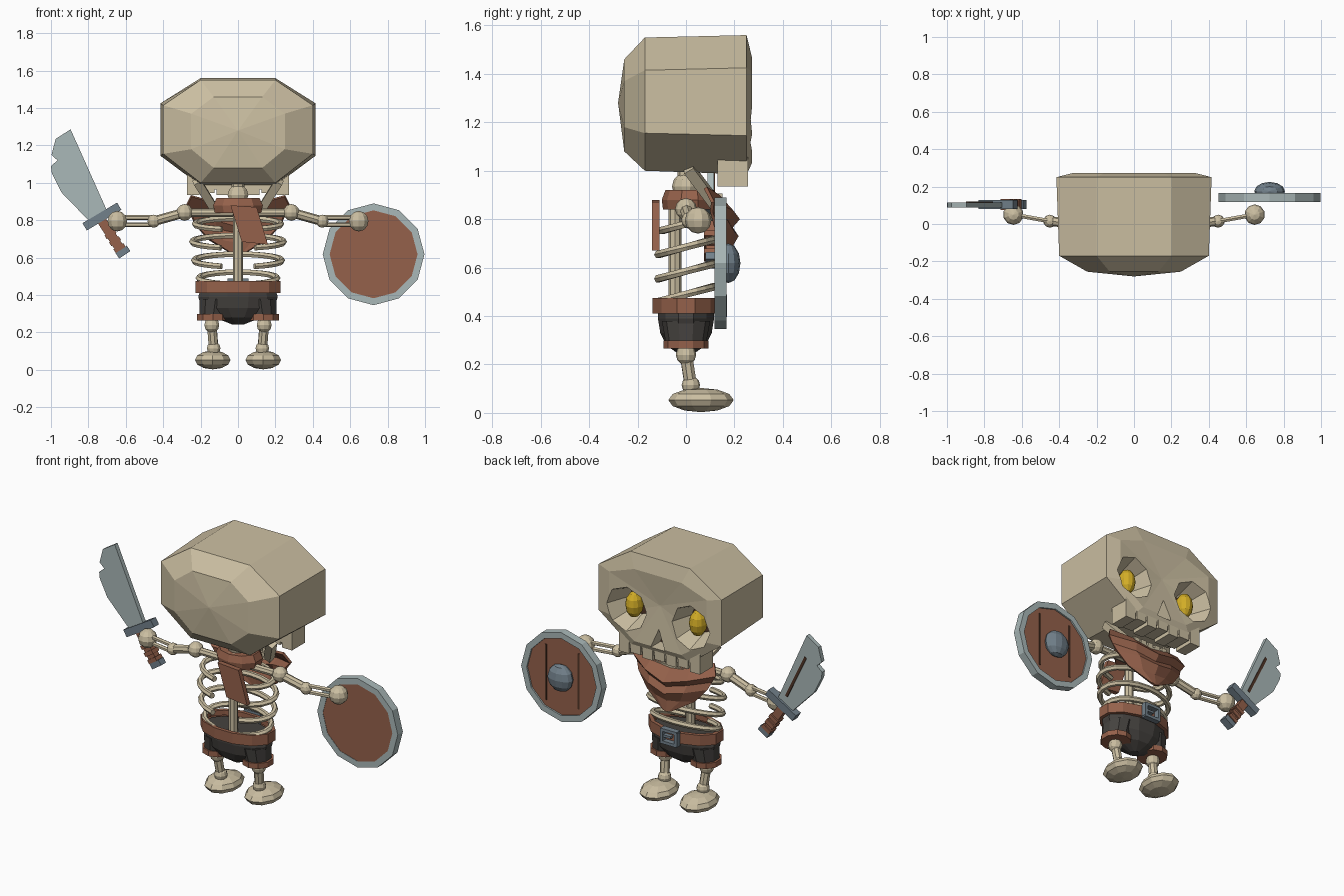
import bpy, bmesh
from math import sin, cos, pi, radians
from mathutils import Vector, Matrix

cube = bpy.data.objects.get("Cube")
if cube:
    bpy.data.objects.remove(cube, do_unlink=True)


def material(name, r, g, b):
    m = bpy.data.materials.new(name)
    m.use_nodes = True
    m.diffuse_color = (r, g, b, 1)
    bsdf = m.node_tree.nodes["Principled BSDF"]
    bsdf.inputs["Base Color"].default_value = (r, g, b, 1)
    bsdf.inputs["Roughness"].default_value = 0.8
    return m


BONE = material("bone", .60, .52, .36)
BROWN = material("brown leather", .30, .12, .07)
CLOTH = material("dark cloth", .06, .055, .05)
STEEL = material("pale steel", .40, .48, .48)
IRON = material("blue iron", .17, .22, .26)
YELLOW = material("yellow eye", .65, .42, .02)
DARK = material("dark brown", .08, .035, .02)


def finish(name, bm, mat):
    bmesh.ops.recalc_face_normals(bm, faces=bm.faces)
    me = bpy.data.meshes.new(name)
    bm.to_mesh(me)
    bm.free()
    me.materials.append(mat)
    ob = bpy.data.objects.new(name, me)
    bpy.context.scene.collection.objects.link(ob)
    return ob


def ball(name, loc, size, mat=BONE, seg=10):
    bm = bmesh.new()
    if not isinstance(size, tuple):
        size = (size,) * 3
    bmesh.ops.create_uvsphere(bm, u_segments=seg, v_segments=6, radius=1,
                              matrix=Matrix.Translation(loc) @ Matrix.Diagonal((*size, 1)))
    return finish(name, bm, mat)


def rod(name, a, b, r1, r2=None, mat=BONE, seg=8):
    a, b = Vector(a), Vector(b)
    bm = bmesh.new()
    turn = (b - a).to_track_quat('Z', 'Y').to_matrix().to_4x4()
    bmesh.ops.create_cone(bm, cap_ends=True, segments=seg, radius1=r1, radius2=r2 or r1,
                          depth=(b - a).length, matrix=Matrix.Translation((a + b) / 2) @ turn)
    return finish(name, bm, mat)


def loft(name, rings, mat=BONE, cap=True):
    bm = bmesh.new()
    loops = [[bm.verts.new(p) for p in ring] for ring in rings]
    for lo, hi in zip(loops, loops[1:]):
        for i in range(len(lo)):
            j = (i + 1) % len(lo)
            bm.faces.new((lo[i], lo[j], hi[j], hi[i]))
    if cap:
        for end in (loops[0], loops[-1]):
            bm.faces.new(end)
    return finish(name, bm, mat)


def prism(name, pts, y0, y1, mat):
    return loft(name, [[(x, y, z) for x, z in pts] for y in (y0, y1)], mat)


def box(name, x0, x1, y0, y1, z0, z1, mat=BONE):
    return prism(name, [(x0, z0), (x1, z0), (x1, z1), (x0, z1)], y0, y1, mat)


def bar(name, a, b, width, y0, y1, mat):
    a, b = Vector(a), Vector(b)
    d = (b - a).normalized() * width / 2
    n = Vector((-d.y, d.x))
    return prism(name, [a + n, b + n, b - n, a - n], y0, y1, mat)


def oval(rx, ry, z, n=12, cy=0, cx=0):
    return [(cx + rx * cos(2 * pi * (i + .5) / n), cy + ry * sin(2 * pi * (i + .5) / n), z)
            for i in range(n)]


# Skull: octagonal rings from the back to the face
def octagon(y, xi, xo, bottom, low, high, top):
    return [Vector((s * x, y, z)) for s, x, z in (
        (1, xi, bottom), (1, xo, low), (1, xo, high), (1, xi, top),
        (-1, xi, top), (-1, xo, high), (-1, xo, low), (-1, xi, bottom))]


back, face = Vector((0, -.28, 1.28)), Vector((0, .25, 1.28))
skull = loft("skull", [[back + (p - back) * .02 for p in octagon(-.28, .13, .25, 1.08, 1.18, 1.37, 1.46)],
                       octagon(-.255, .13, .25, 1.08, 1.18, 1.37, 1.46),
                       octagon(-.17, .2, .40, 1.0, 1.155, 1.415, 1.55),
                       octagon(.25, .2, .415, .985, 1.145, 1.425, 1.56),
                       octagon(.272, .16, .33, 1.03, 1.15, 1.41, 1.47),
                       [face + (p - face) * .02 for p in octagon(.25, .16, .33, 1.06, 1.15, 1.41, 1.47)]])

# Eye sockets and nose hole cut into the face
cutters = [rod("socket_cutter", (s * .21, .12, 1.21), (s * .215, .29, 1.21), .085, .14) for s in (1, -1)]
cutters.append(prism("nose_cutter", [(-.05, 1.02), (.05, 1.02), (0, 1.14)], .17, .35, BONE))
for c in cutters:
    mod = skull.modifiers.new("cut", 'BOOLEAN')
    mod.operation, mod.solver, mod.object = 'DIFFERENCE', 'EXACT', c
bpy.context.view_layer.update()
cut_mesh = bpy.data.meshes.new_from_object(skull.evaluated_get(bpy.context.evaluated_depsgraph_get()))
skull.modifiers.clear()
skull.data = cut_mesh
for c in cutters:
    bpy.data.objects.remove(c, do_unlink=True)
prism("nose_hole", [(-.047, 1.023), (.047, 1.023), (0, 1.135)], .172, .18, DARK)

# Upper teeth
for i in range(7):
    x = (i - 3) * .08
    top = 1.02 + max(0, abs(x) - .16) * .6
    box("upper_tooth", x - .034, x + .034, .13, .257, .935 + (i % 2) * .012, top)
box("upper_gum", -.25, .25, .13, .25, .965, 1.02)

# Lower jaw
box("jaw_front", -.13, .13, .11, .155, .84, .88)
for i in range(5):
    x = (i - 2) * .05
    box("lower_tooth", x - .018, x + .018, .12, .15, .88, .905)

# Parts that come in pairs
for s, side in ((1, "left"), (-1, "right")):
    rod(side + "_socket_back", (s * .21, .121, 1.21), (s * .21, .128, 1.21), .083, mat=DARK)
    ball(side + "_eye", (s * .215, .19, 1.21), (.05, .055, .078), YELLOW, 12)
    rod(side + "_jaw_branch", (s * .22, .01, 1.01), (s * .12, .13, .85), .032, seg=4)
    # Arms
    hand = (s * .645, .05, .795)
    rod(side + "_collarbone", (0, 0, .84), (s * .29, 0, .84), .022)
    ball(side + "_shoulder", (s * .285, 0, .842), .045)
    rod(side + "_upper_arm", (s * .29, 0, .84), (s * .45, .015, .795), .026)
    ball(side + "_elbow", (s * .45, .015, .795), .035)
    for dz in (-.019, .019):
        rod(side + "_forearm_bone", (s * .45, .015, .795 + dz), (s * .645, .05, .795 + dz), .013, seg=6)
    ball(side + "_hand", hand, .055)
    # Legs
    loft(side + "_trouser_leg", [oval(.075, .08, .27, 10, 0, s * .135), oval(.09, .1, .38, 10, 0, s * .12)], CLOTH)
    loft(side + "_cuff", [oval(.088, .092, z, 10, 0, s * .135) for z in (.265, .298)], BROWN)
    ball(side + "_knee", (s * .14, 0, .24), .042)
    rod(side + "_shin", (s * .14, 0, .24), (s * .13, .02, .11), .027)
    ball(side + "_ankle", (s * .13, .02, .115), .038)
    ball(side + "_foot", (s * .135, .062, .053), (.1, .135, .05))

# Spine, neck and ribs
rod("spine", (0, -.045, .4), (0, -.045, .92), .027)
ball("neck_joint", (0, 0, .935), .058)
rod("neck", (0, 0, .9), (0, 0, 1.02), .035)
for z0, rx, ry in ((.78, .23, .11), (.685, .245, .125), (.585, .235, .125), (.49, .21, .12)):
    rings = []
    for i in range(19):
        t = radians(-68 + 316 * i / 18)
        out = Vector((cos(t), sin(t), 0))
        p = Vector((rx * cos(t), ry * sin(t), z0 + .27 * ry * sin(t)))
        rings.append([p + .017 * (out * cos(k * pi / 3) + Vector((0, 0, sin(k * pi / 3)))) for k in range(6)])
    loft("rib", rings)

# Shorts, belt and buckle
loft("shorts", [oval(.03, .03, .242), oval(.13, .085, .28), oval(.2, .11, .33), oval(.22, .12, .39),
                oval(.205, .12, .44)], CLOTH)
loft("belt", [oval(.21, .12, .445), oval(.21, .12, .475), oval(.235, .143, .475),
              oval(.235, .143, .41), oval(.2, .11, .41)], BROWN, cap=False)
for a, b in (((-.055, .405), (.055, .405)), ((-.055, .48), (.055, .48)),
             ((-.048, .405), (-.048, .48)), ((.048, .405), (.048, .48))):
    bar("buckle_frame", a, b, .018, .135, .17, IRON)
bar("buckle_pin", (-.01, .443), (.05, .443), .014, .14, .165, IRON)

# Neckerchief: collar, tail and folded drape
loft("collar", [oval(.13, .11, .84, 10, .015), oval(.14, .115, .88, 10, .015), oval(.12, .1, .92, 10, .015)], BROWN)
prism("scarf_tail", [(-.04, .88), (.10, .87), (.16, .67), (.02, .685)], -.14, -.11, BROWN)
bm = bmesh.new()
rows = []
for w, zc, ze, yc, ye in ((.25, .86, .93, .15, .08), (.28, .8, .87, .215, .11), (.25, .765, .83, .185, .105),
                          (.23, .73, .78, .21, .12), (.16, .68, .7, .18, .14), (.03, .61, .62, .185, .18)):
    rows.append([bm.verts.new((w * u, yc + (ye - yc) * u * u, zc + (ze - zc) * abs(u)))
                 for u in (-1, -.5, 0, .5, 1)])
for lo, hi in zip(rows, rows[1:]):
    for i in range(4):
        bm.faces.new((lo[i], lo[i + 1], hi[i + 1], hi[i]))
drape = finish("scarf_drape", bm, BROWN)
mod = drape.modifiers.new("thickness", 'SOLIDIFY')
mod.thickness, mod.offset = .015, 0

# Round shield
C = Vector((.725, 0, .618))


def disc(r):
    return [(C.x + r * sin(i * pi / 6), C.z + r * cos(i * pi / 6)) for i in range(12)]


loft("shield_rim", [[(x, y, z) for x, z in disc(r)] for r, y in
                    ((.235, .118), (.272, .118), (.272, .167), (.235, .167), (.235, .118))], STEEL, cap=False)
prism("shield_board", disc(.236), .12, .157, BROWN)
for s in (1, -1):
    box("board_groove", C.x + s * .11 - .006, C.x + s * .11 + .006, .157, .16, C.z - .17, C.z + .17, DARK)
ball("shield_boss", (C.x, .175, C.z), (.082, .05, .082), IRON, 12)

# Cleaver sword
prism("blade", [(-.70, .85), (-.895, 1.286), (-.975, 1.235), (-.997, 1.15), (-.965, 1.12), (-1, 1.09),
                (-.995, 1.05), (-.945, .95), (-.79, .79)], .088, .115, STEEL)
bar("blade_groove", (-.76, .88), (-.89, 1.15), .016, .115, .119, DARK)
bar("sword_guard", (-.82, .765), (-.635, .875), .045, .08, .128, IRON)
bar("sword_grip", (-.73, .80), (-.61, .615), .05, .082, .125, BROWN)
for t in (.35, .55, .75):
    p = Vector((-.73 + .12 * t, .80 - .185 * t))
    bar("grip_wrap", p, p + Vector((.013, -.02)), .062, .075, .134, BROWN)
bar("pommel", (-.645, .61), (-.585, .65), .035, .08, .128, IRON)
